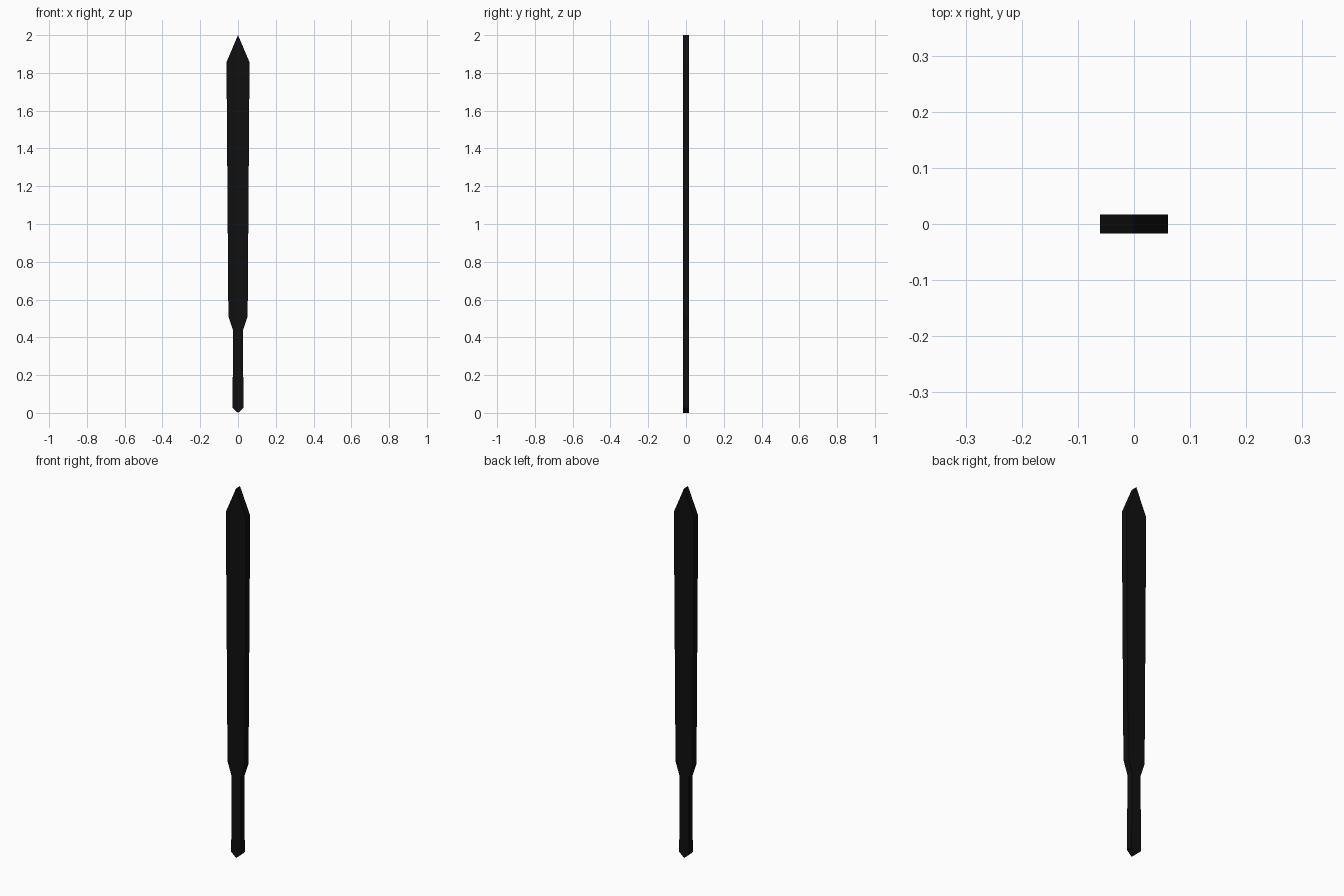
import bpy, bmesh

if "Cube" in bpy.data.objects:
    bpy.data.objects.remove(bpy.data.objects["Cube"])

HALF_THICKNESS = 0.017

# Half outline of the blade and grip: (half width, height), bottom to top
PROFILE = [(0.0, 0.0), (0.029, 0.026), (0.026, 0.435), (0.051, 0.51),
           (0.061, 1.857), (0.0, 2.0)]

# Mirror the half outline into a closed loop
outline = PROFILE + [(-x, z) for x, z in reversed(PROFILE[1:-1])]

# Flat blade with narrow grip, extruded through its thickness
bm = bmesh.new()
face = bm.faces.new([bm.verts.new((x, -HALF_THICKNESS, z)) for x, z in outline])
extruded = bmesh.ops.extrude_face_region(bm, geom=[face], use_keep_orig=True)
back = [v for v in extruded["geom"] if isinstance(v, bmesh.types.BMVert)]
bmesh.ops.translate(bm, verts=back, vec=(0, 2 * HALF_THICKNESS, 0))
bmesh.ops.recalc_face_normals(bm, faces=bm.faces)

mesh = bpy.data.meshes.new("blade")
bm.to_mesh(mesh)
bm.free()
blade = bpy.data.objects.new("blade", mesh)
bpy.context.collection.objects.link(blade)

# Near-black finish
black = bpy.data.materials.new("black")
black.diffuse_color = (0.005, 0.005, 0.005, 1)
black.use_nodes = True
black.node_tree.nodes["Principled BSDF"].inputs["Base Color"].default_value = black.diffuse_color
mesh.materials.append(black)
